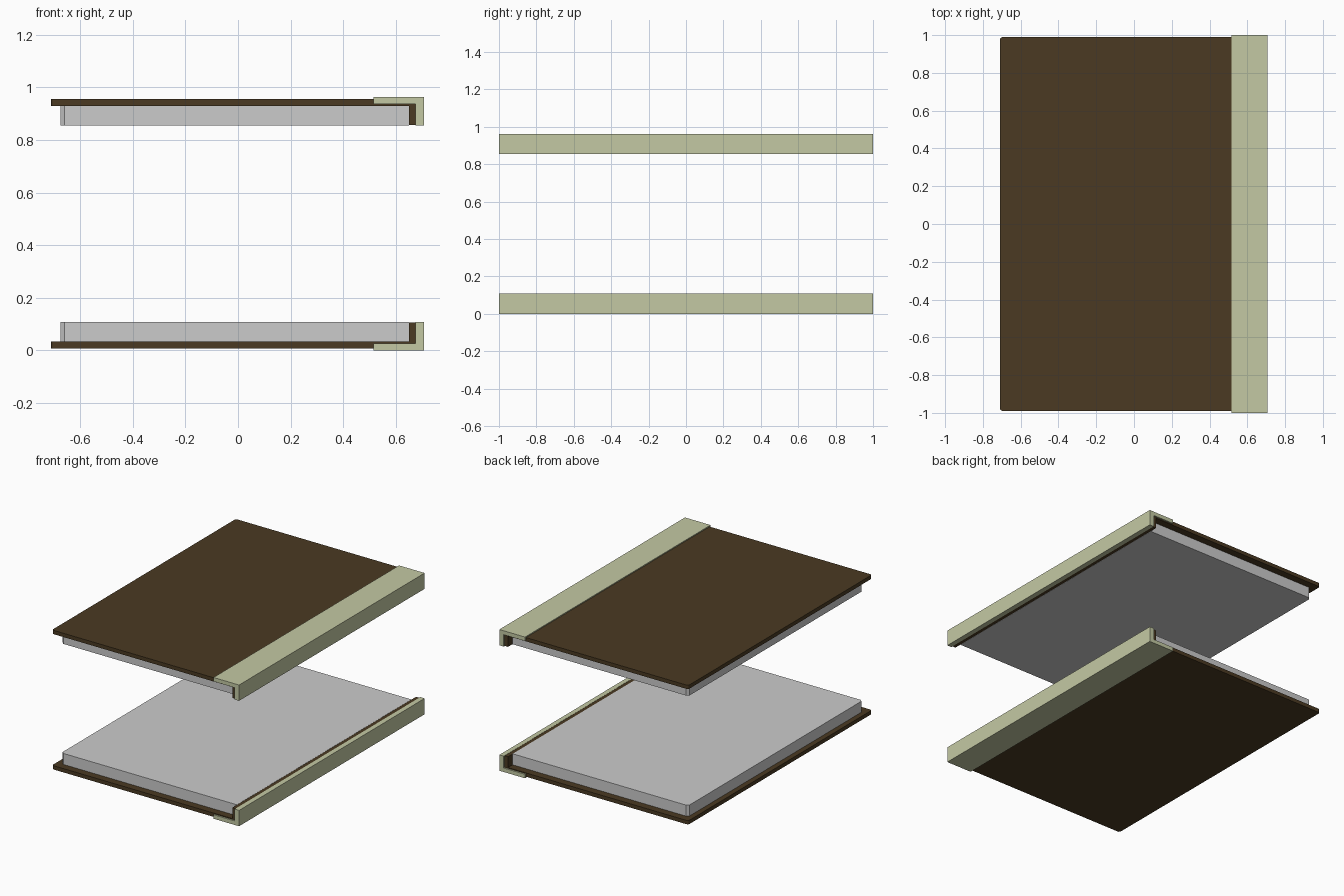
import bpy, bmesh

if "Cube" in bpy.data.objects:
    bpy.data.objects.remove(bpy.data.objects["Cube"], do_unlink=True)

HEIGHT = 0.963   # full height of the separated pair
BLOCK = 0.108    # thickness of one half


def material(name, rgb):
    m = bpy.data.materials.new(name)
    m.use_nodes = True
    color = (*rgb, 1)
    m.diffuse_color = color
    m.node_tree.nodes["Principled BSDF"].inputs["Base Color"].default_value = color
    return m


brown = material("dark brown board", (0.069, 0.042, 0.016))
cream = material("pale olive cloth", (0.552, 0.584, 0.37))
paper = material("grey paper", (0.6, 0.6, 0.6))


def extrude_profile(name, outline, half_depth, mat, top, corner=0, segments=1):
    """Extrude an x-z outline along y; optionally round the fore-edge corners."""
    bm = bmesh.new()
    place = lambda z: HEIGHT - z if top else z
    face = bm.faces.new([bm.verts.new((x, -half_depth, place(z))) for x, z in outline])
    grown = bmesh.ops.extrude_face_region(bm, geom=[face])["geom"]
    moved = [g for g in grown if isinstance(g, bmesh.types.BMVert)]
    bmesh.ops.translate(bm, verts=moved, vec=(0, 2 * half_depth, 0))
    if corner:
        left = min(x for x, z in outline)
        edges = [e for e in bm.edges
                 if all(abs(v.co.x - left) < 1e-5 for v in e.verts)
                 and abs(e.verts[0].co.y - e.verts[1].co.y) < 1e-5]
        bmesh.ops.bevel(bm, geom=edges, offset=corner, segments=segments,
                        profile=0.5, affect='EDGES')
    bmesh.ops.recalc_face_normals(bm, faces=bm.faces)
    mesh = bpy.data.meshes.new(name)
    bm.to_mesh(mesh)
    bm.free()
    mesh.materials.append(mat)
    obj = bpy.data.objects.new(name, mesh)
    bpy.context.collection.objects.link(obj)
    return obj


def rect(x0, x1, z0, z1):
    return [(x0, z0), (x1, z0), (x1, z1), (x0, z1)]


# Two mirrored halves, each a board, a page block, a spine and a cloth binding
for prefix, top in (("lower", False), ("upper", True)):
    extrude_profile(prefix + "_cover_board", rect(-0.71, 0.68, 0.007, 0.033),
                    0.99, brown, top, corner=0.015, segments=3)
    extrude_profile(prefix + "_spine_board", rect(0.65, 0.68, 0.03, BLOCK - 0.001),
                    0.99, brown, top)
    extrude_profile(prefix + "_page_block", rect(-0.675, 0.65, 0.033, BLOCK),
                    0.94, paper, top, corner=0.015)
    # L-shaped cloth wrapped round the spine edge
    extrude_profile(prefix + "_spine_cloth",
                    [(0.515, 0), (0.708, 0), (0.708, BLOCK), (0.675, BLOCK),
                     (0.675, 0.027), (0.515, 0.027)],
                    1.0, cream, top)
